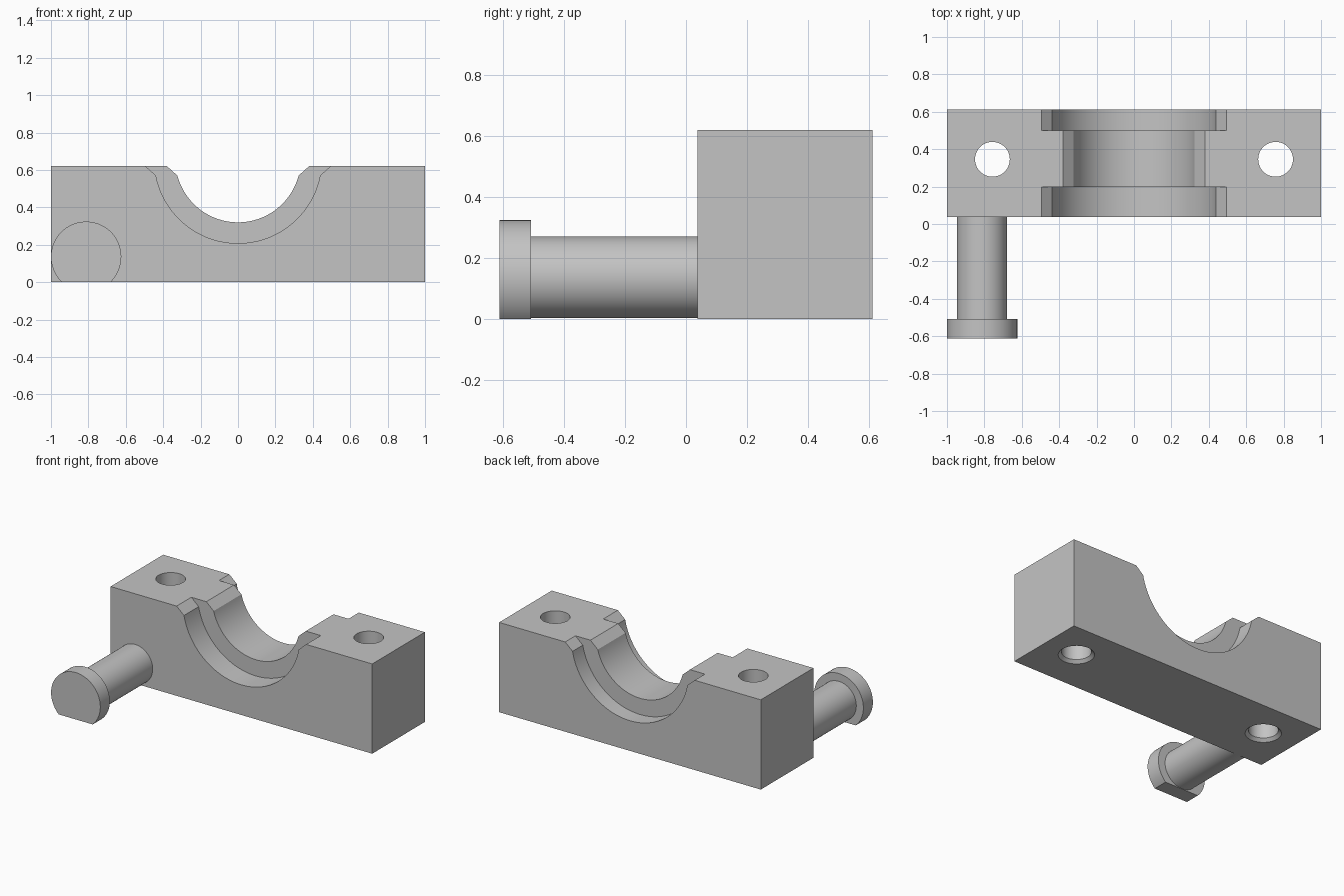
import bpy, bmesh, math

cube = bpy.data.objects.get("Cube")
if cube:
    bpy.data.objects.remove(cube, do_unlink=True)

# Single plain grey material
GREY = (0.55, 0.55, 0.55, 1.0)
grey = bpy.data.materials.new("plain_grey")
grey.use_nodes = True
grey.diffuse_color = GREY
grey.node_tree.nodes["Principled BSDF"].inputs["Base Color"].default_value = GREY

FRONT, BACK, TOP = 0.037, 0.612, 0.62
AXIS_Z, CHAMFER_Z = 0.655, 0.57


def make_object(name, bm):
    bmesh.ops.recalc_face_normals(bm, faces=bm.faces)
    mesh = bpy.data.meshes.new(name)
    bm.to_mesh(mesh)
    bm.free()
    mesh.materials.append(grey)
    obj = bpy.data.objects.new(name, mesh)
    bpy.context.collection.objects.link(obj)
    return obj


def extrude_profile(name, points, y0, y1):
    """Extrude an x-z outline along y."""
    bm = bmesh.new()
    face = bm.faces.new([bm.verts.new((x, y0, z)) for x, z in points])
    result = bmesh.ops.extrude_face_region(bm, geom=[face])
    moved = [v for v in result["geom"] if isinstance(v, bmesh.types.BMVert)]
    bmesh.ops.translate(bm, verts=moved, vec=(0, y1 - y0, 0))
    return make_object(name, bm)


def arc(cx, cz, r, start, end, steps=64):
    angles = [start + (end - start) * i / steps for i in range(steps + 1)]
    return [(cx + r * math.cos(a), cz + r * math.sin(a)) for a in angles]


def groove_cutter(name, r, y0, y1):
    """Half-round channel with a flared mouth."""
    a = math.asin((AXIS_Z - CHAMFER_Z) / r)
    points = arc(0, AXIS_Z, r, math.pi + a, 2 * math.pi - a)
    x, flare = points[-1][0], 0.112
    points += [(x + flare, CHAMFER_Z + 0.1), (-x - flare, CHAMFER_Z + 0.1)]
    return extrude_profile(name, points, y0, y1)


def hole_cutter(name, x, y):
    """Vertical bolt hole, countersunk underneath."""
    rings = [(0.133, -0.02), (0.093, 0.02), (0.093, TOP + 0.1)]
    bm = bmesh.new()
    n = 48
    loops = [[bm.verts.new((x + px, y + py, z)) for px, py in arc(0, 0, r, 0, 2 * math.pi, n)[:-1]]
             for r, z in rings]
    for lower, upper in zip(loops, loops[1:]):
        for i in range(n):
            j = (i + 1) % n
            bm.faces.new((lower[i], lower[j], upper[j], upper[i]))
    bm.faces.new(loops[0])
    bm.faces.new(loops[-1])
    return make_object(name, bm)


def select_only(obj):
    bpy.ops.object.select_all(action='DESELECT')
    obj.select_set(True)
    bpy.context.view_layer.objects.active = obj


def smooth(obj):
    select_only(obj)
    bpy.ops.object.shade_smooth_by_angle(angle=math.radians(25))


# Bearing block with seat, end reliefs and bolt holes
block = extrude_profile("bearing_block", [(-1, 0), (1, 0), (1, TOP), (-1, TOP)], FRONT, BACK)
cutters = [
    groove_cutter("seat_cutter", 0.335, FRONT - 0.1, BACK + 0.1),
    groove_cutter("front_relief_cutter", 0.447, FRONT - 0.12, 0.197),
    groove_cutter("back_relief_cutter", 0.447, 0.5, BACK + 0.12),
    hole_cutter("right_hole_cutter", -0.757, 0.346),
    hole_cutter("left_hole_cutter", 0.757, 0.346),
]
for cutter in cutters:
    cutter.hide_render = True
    select_only(block)
    mod = block.modifiers.new("cut", 'BOOLEAN')
    mod.operation = 'DIFFERENCE'
    mod.solver = 'EXACT'
    mod.object = cutter
    bpy.ops.object.modifier_apply(modifier=mod.name)
    bpy.data.objects.remove(cutter, do_unlink=True)
smooth(block)

# Round pin standing out of the front, with a flat-bottomed head
PIN_X, PIN_Z, HEAD_R, HEAD_BACK = -0.812, 0.136, 0.188, -0.508
shaft = extrude_profile("pin_shaft", arc(PIN_X, PIN_Z, 0.134, 0, 2 * math.pi)[:-1], HEAD_BACK, FRONT)
flat = math.asin(PIN_Z / HEAD_R)
head = extrude_profile("pin_head", arc(PIN_X, PIN_Z, HEAD_R, -flat, math.pi + flat), -BACK, HEAD_BACK)
smooth(shaft)
smooth(head)
